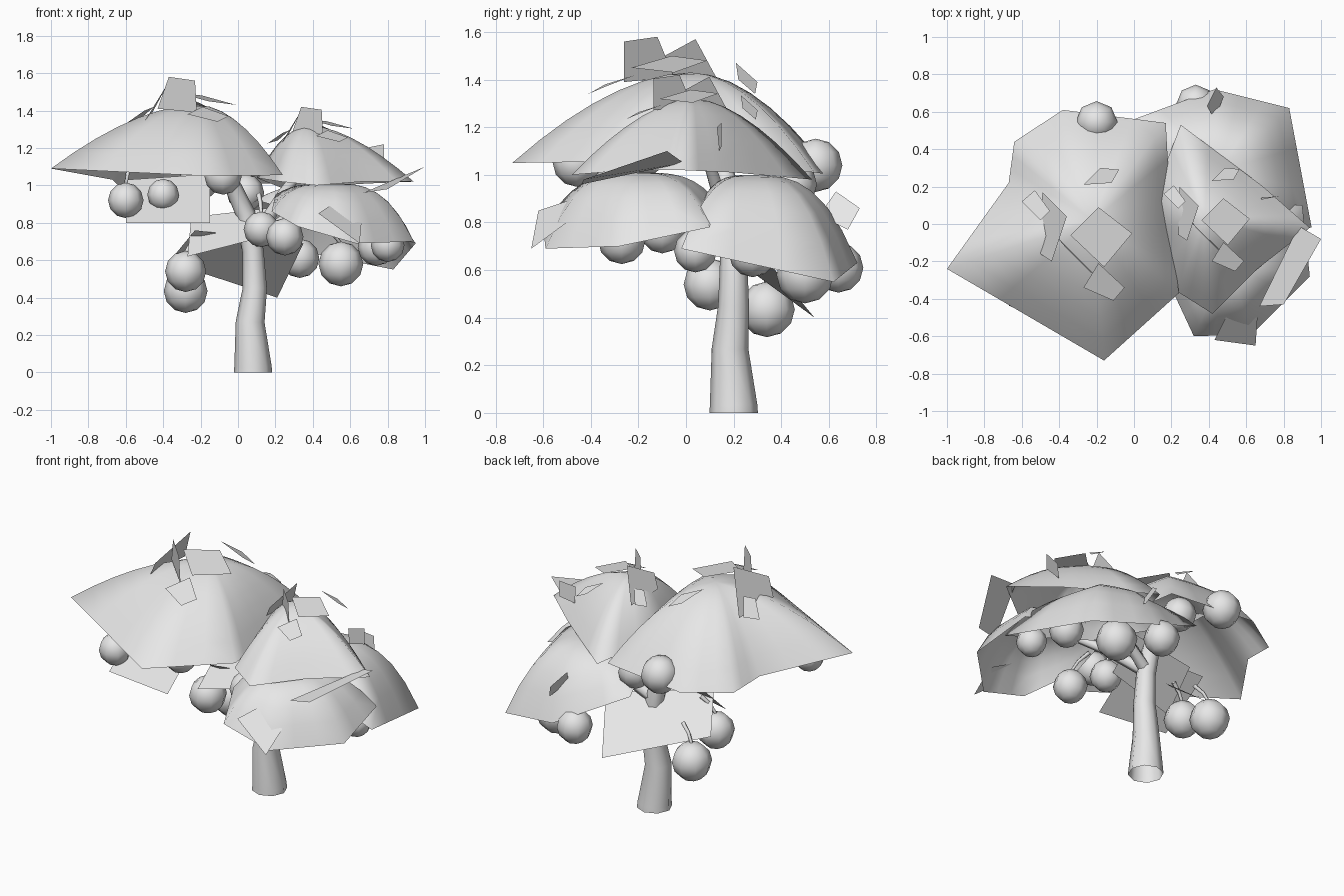
import bpy, bmesh
from mathutils import Vector

cube = bpy.data.objects.get("Cube")
if cube:
    bpy.data.objects.remove(cube, do_unlink=True)

grey = bpy.data.materials.new("plain grey")
grey.use_nodes = True
grey.diffuse_color = (0.8, 0.8, 0.8, 1)
grey.node_tree.nodes["Principled BSDF"].inputs["Base Color"].default_value = (0.8, 0.8, 0.8, 1)


def link_object(name, data):
    ob = bpy.data.objects.new(name, data)
    bpy.context.collection.objects.link(ob)
    data.materials.append(grey)
    return ob


def finish(name, bm, smooth=False):
    mesh = bpy.data.meshes.new(name)
    for f in bm.faces:
        f.smooth = smooth
    bm.to_mesh(mesh)
    bm.free()
    return link_object(name, mesh)


def canopy(name, apex, rim, power, rings=7, cuts=3):
    """Open leaf dome, rounder near the apex, falling to a cornered rim."""
    apex = Vector(apex)
    rim = [Vector(p) for p in rim]
    edge = []
    for a, b in zip(rim, rim[1:] + rim[:1]):
        edge += [a.lerp(b, k / cuts) for k in range(cuts)]
    n = len(edge)
    mean = sum((e - apex).xy.length for e in edge) / n
    bm = bmesh.new()
    top = bm.verts.new(apex)
    previous = None
    for r in range(1, rings + 1):
        t = r / rings
        ring = []
        for e in edge:
            out = (e - apex).xy
            out = out.lerp(out.normalized() * mean, .4 * (1 - t)) * t
            z = apex.z + (e.z - apex.z) * t ** power
            ring.append(bm.verts.new((apex.x + out.x, apex.y + out.y, z)))
        for i in range(n):
            j = (i + 1) % n
            if previous:
                bm.faces.new((previous[i], ring[i], ring[j], previous[j]))
            else:
                bm.faces.new((top, ring[i], ring[j]))
        previous = ring
    bmesh.ops.recalc_face_normals(bm, faces=bm.faces)
    return finish(name, bm, True)


def leaf(name, corners):
    bm = bmesh.new()
    bm.faces.new([bm.verts.new(c) for c in corners])
    return finish(name, bm)


def tube(name, points, radii, resolution=2):
    curve = bpy.data.curves.new(name, 'CURVE')
    curve.dimensions = '3D'
    curve.bevel_depth = 1
    curve.bevel_resolution = resolution
    spline = curve.splines.new('POLY')
    spline.points.add(len(points) - 1)
    for p, co, r in zip(spline.points, points, radii):
        p.co = (*co, 1)
        p.radius = r
    spline.use_smooth = True
    return link_object(name, curve)


# Trunk and branches
tube("trunk", [(.08, .2, 0), (.08, .2, .03), (.065, .185, .27), (.09, .2, .45),
               (.08, .2, .65), (.04, .2, .85), (-.03, .16, 1), (-.12, .05, 1.2)],
     [.102, .1, .077, .065, .057, .052, .045, .03])
crown = (.07, .2, .68)
for i, end in enumerate([(.42, .05, 1.2), (.45, -.1, .93), (.5, .3, .9)]):
    mid = Vector(crown).lerp(Vector(end), .5) + Vector((0, 0, .02))
    tube("branch_%d" % i, [crown, mid, end], [.04, .03, .02], 1)

# Leaf canopies
canopy("upper_large_canopy", (-.22, .02, 1.43),
       [(-1, -.24, 1.09), (-.16, -.73, 1.05), (.24, -.37, 1.055), (.2, -.04, 1.06),
        (.17, .54, 1.01), (-.38, .61, 1), (-.64, .44, 1), (-.67, .22, 1.03)], 1.9)
canopy("upper_small_canopy", (.38, .03, 1.32),
       [(.25, .53, .98), (.69, .2, 1.01), (.94, -.02, 1.02), (.66, -.24, 1.02),
        (.42, -.48, 1), (.23, -.36, 1.02), (.1, .14, 1.04)], 1.8)
canopy("lower_front_canopy", (.5, -.2, 1.01),
       [(.18, -.3, .86), (.32, -.6, .78), (.63, -.59, .69), (.94, -.28, .7),
        (.9, .1, .78), (.5, .12, .9), (.2, 0, .95)], 3.2)
canopy("lower_back_canopy", (.45, .28, 1),
       [(0, .56, .85), (.43, .72, .63), (.83, .62, .55), (.95, -.02, .69),
        (.35, .05, .85), (.1, .25, .92)], 3)

# Leaf cluster, repeated smaller on the second crown
cluster = [
    [(-.37, -.12, 1.58), (-.23, -.26, 1.56), (-.22, -.26, 1.39), (-.43, -.05, 1.41)],
    [(-.36, .04, 1.57), (-.49, .17, 1.33), (-.5, -.16, 1.34), (-.44, -.2, 1.44)],
    [(-.19, .09, 1.48), (-.01, -.05, 1.43), (-.16, -.23, 1.45), (-.34, -.06, 1.5)],
    [(-.6, .12, 1.33), (-.53, .18, 1.35), (-.45, .07, 1.42), (-.5, .02, 1.4)],
    [(-.27, .21, 1.47), (-.18, .3, 1.39), (-.08, .29, 1.34), (-.12, .22, 1.4)],
    [(-.27, -.34, 1.38), (-.19, -.21, 1.42), (-.05, -.34, 1.37), (-.11, -.41, 1.34)],
]
for tag, move, size in (("large", (0, 0, 0), 1), ("small", (.665, .08, -.16), .78)):
    pivot = Vector((-.175, -.06, 1.58))
    for i, corners in enumerate(cluster):
        leaf("%s_crown_leaf_%d" % (tag, i),
             [pivot + Vector(move) + (Vector(c) - pivot) * size for c in corners])

# Single leaves around and below the canopies
leaf("side_leaf", [(.88, -.01, 1.05), (1, -.08, 1.1), (.8, -.43, .98), (.67, -.44, .96)])
leaf("front_leaf", [(.43, -.62, .85), (.49, -.5, .89), (.66, -.5, .8), (.65, -.65, .69)])
leaf("back_small_leaf", [(.43, .56, .83), (.39, .63, .93), (.44, .73, .86), (.48, .68, .77)])
leaf("right_small_leaf", [(.68, .13, 1.2), (.78, .15, 1.22), (.78, .15, 1.12), (.68, .14, 1.1)])
leaf("back_low_leaf", [(.21, .54, .4), (-.37, .28, .59), (-.23, .05, .76), (.35, .3, .69)])
leaf("middle_leaf", [(-.27, -.02, .62), (.16, 0, .73), (.18, .22, .88), (-.25, .2, .83)])
leaf("left_low_leaf", [(-.6, -.43, .8), (-.15, -.49, .8), (-.15, -.15, 1.06), (-.6, -.1, 1.03)])

# Hanging round fruits with stems: x, y, z, radius
fruits = [
    (-.6, -.37, .92, .095), (-.4, -.31, .95, .085), (-.08, -.46, 1.05, .1),
    (-.28, .1, .54, .11), (-.28, .34, .435, .117), (.125, -.1, .765, .095),
    (.25, -.27, .725, .1), (.55, .5, .58, .12), (.33, .64, .61, .105),
    (.74, .28, .67, .1), (.8, .04, .68, .09), (.04, .45, .96, .1), (-.2, .545, 1.04, .112),
]
for i, (x, y, z, r) in enumerate(fruits):
    bm = bmesh.new()
    bmesh.ops.create_uvsphere(bm, u_segments=8, v_segments=6, radius=r)
    bmesh.ops.translate(bm, verts=bm.verts, vec=(x, y, z))
    finish("fruit_%d" % i, bm, True)
    if z < .94:
        hub = Vector((.07, .2, z + .2)) if x > -.35 else Vector((-.5, -.2, 1.12))
        start = Vector((x, y, z + r * .9))
        end = start.lerp(hub, .25)
        end.z = z + r + .09
        tube("fruit_stem_%d" % i, [start, start.lerp(end, .4) + Vector((0, 0, .02)), end],
             [.01, .012, .015], 0)
